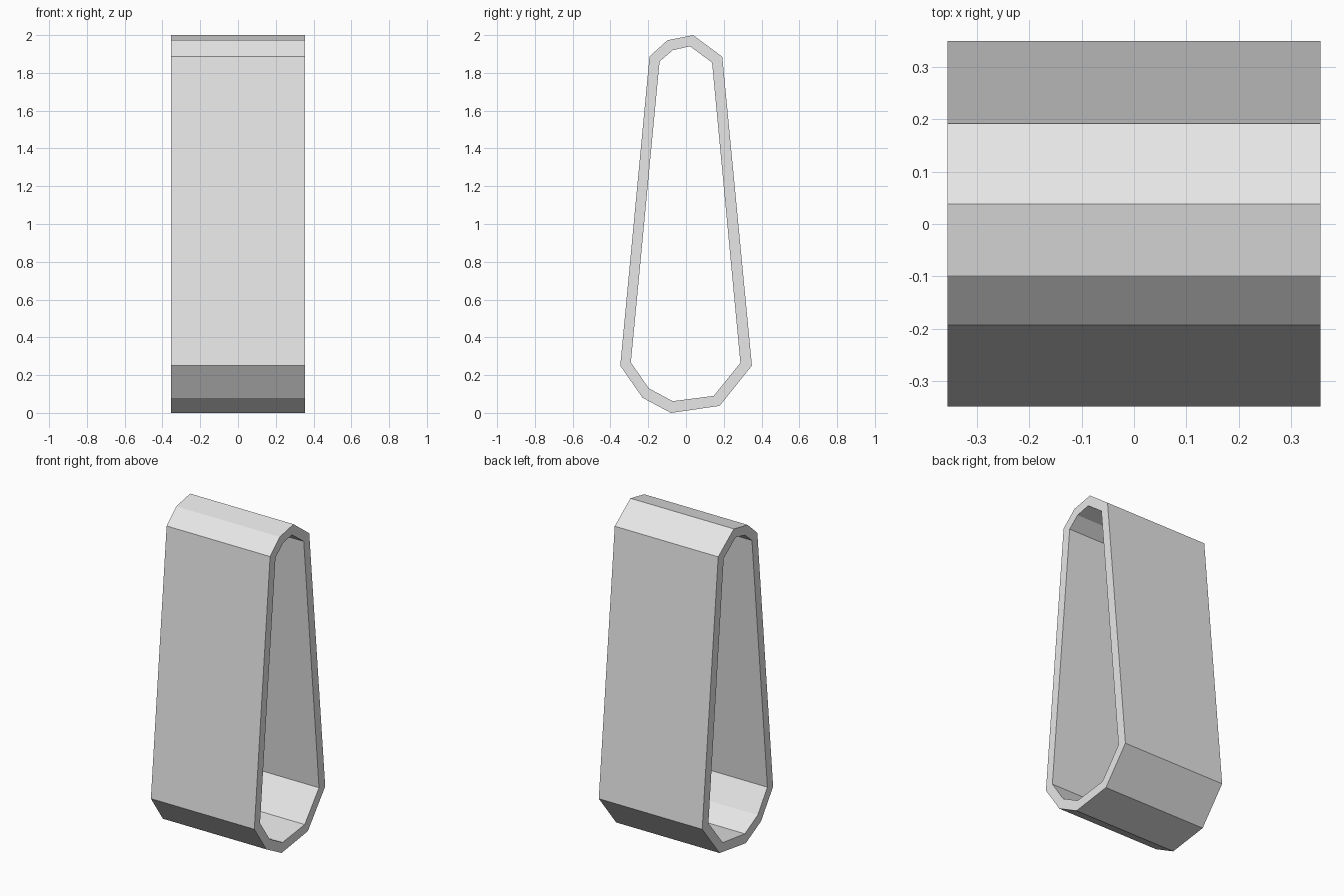
import bpy
import bmesh

cube = bpy.data.objects.get("Cube")
if cube:
    bpy.data.objects.remove(cube, do_unlink=True)

HALF_WIDTH = 0.356

# Side profile as (y, z), outer and inner rings in matching order
outer = [(-0.193, 1.887), (-0.098, 1.973), (0.038, 2.0), (0.192, 1.885), (0.349, 0.25),
         (0.178, 0.037), (-0.08, 0.0), (-0.23, 0.08), (-0.348, 0.25)]
inner = [(-0.14, 1.86), (-0.07, 1.92), (0.021, 1.941), (0.138, 1.855), (0.288, 0.265),
         (0.147, 0.09), (-0.07, 0.062), (-0.197, 0.13), (-0.292, 0.267)]

# Plain grey material
grey = bpy.data.materials.new("light_grey")
grey.use_nodes = True
colour = (0.8, 0.8, 0.8, 1.0)
grey.diffuse_color = colour
grey.node_tree.nodes["Principled BSDF"].inputs["Base Color"].default_value = colour

# Tapered band: a flat-faced closed loop, open through its width
bm = bmesh.new()


def ring(points, x):
    return [bm.verts.new((x, y, z)) for y, z in points]


loops = [ring(outer, -HALF_WIDTH), ring(outer, HALF_WIDTH),
         ring(inner, HALF_WIDTH), ring(inner, -HALF_WIDTH)]
for a, b in zip(loops, loops[1:] + loops[:1]):
    for i in range(len(a)):
        j = (i + 1) % len(a)
        bm.faces.new((a[i], a[j], b[j], b[i]))
bmesh.ops.recalc_face_normals(bm, faces=bm.faces)

mesh = bpy.data.meshes.new("tapered_band")
bm.to_mesh(mesh)
bm.free()
mesh.materials.append(grey)
band = bpy.data.objects.new("tapered_band", mesh)
bpy.context.collection.objects.link(band)
